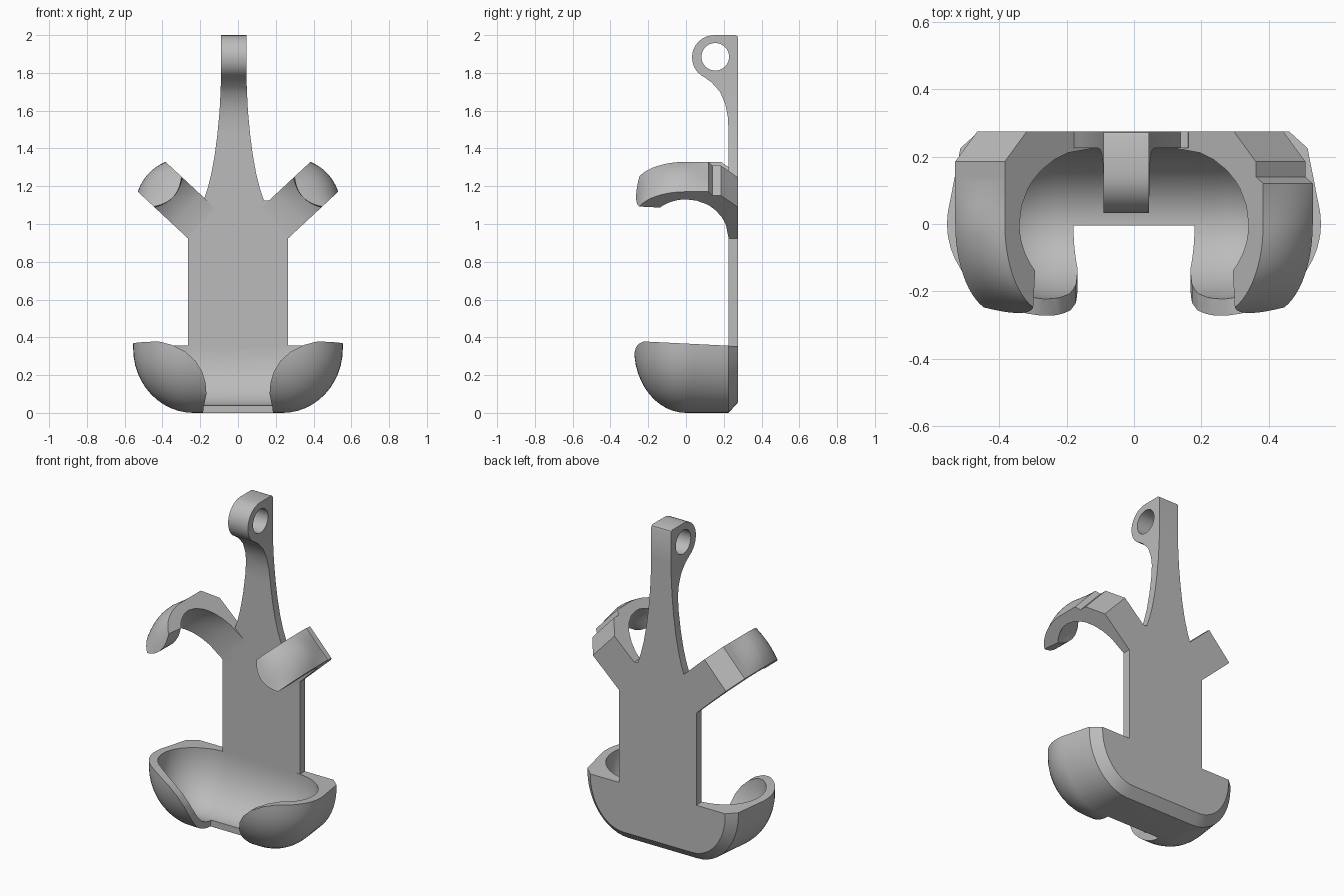
import bpy, bmesh, math
from math import sin, cos, pi, radians
from mathutils import Vector

if "Cube" in bpy.data.objects:
    bpy.data.objects.remove(bpy.data.objects["Cube"])

grey = bpy.data.materials.new("plain grey")
grey.use_nodes = True
colour = (0.5, 0.5, 0.5, 1)
grey.diffuse_color = colour
grey.node_tree.nodes["Principled BSDF"].inputs["Base Color"].default_value = colour


def finish(name, bm):
    bmesh.ops.recalc_face_normals(bm, faces=bm.faces)
    mesh = bpy.data.meshes.new(name)
    bm.to_mesh(mesh)
    bm.free()
    mesh.materials.append(grey)
    ob = bpy.data.objects.new(name, mesh)
    bpy.context.collection.objects.link(ob)
    return ob


def select(ob):
    bpy.ops.object.select_all(action="DESELECT")
    ob.select_set(True)
    bpy.context.view_layer.objects.active = ob


def smooth(ob, angle=32):
    select(ob)
    bpy.ops.object.shade_smooth_by_angle(angle=radians(angle))


def prism(name, points, start, depth):
    """Extrude a polygon given as 3D points."""
    bm = bmesh.new()
    face = bm.faces.new([bm.verts.new(Vector(p) + Vector(start)) for p in points])
    ext = bmesh.ops.extrude_face_region(bm, geom=[face])["geom"]
    verts = [g for g in ext if isinstance(g, bmesh.types.BMVert)]
    bmesh.ops.translate(bm, verts=verts, vec=depth)
    return finish(name, bm)


def combine(ob, tool, operation):
    mod = ob.modifiers.new(operation, "BOOLEAN")
    mod.operation, mod.object, mod.solver = operation, tool, "EXACT"
    select(ob)
    bpy.ops.object.modifier_apply(modifier=mod.name)
    bpy.data.objects.remove(tool)


def hull(name, points):
    bm = bmesh.new()
    for p in points:
        bm.verts.new(p)
    res = bmesh.ops.convex_hull(bm, input=bm.verts)
    inner = [v for v in res["geom_interior"] if isinstance(v, bmesh.types.BMVert)]
    bmesh.ops.delete(bm, geom=inner, context="VERTS")
    bmesh.ops.dissolve_limit(bm, angle_limit=0.01, verts=bm.verts, edges=bm.edges)
    return finish(name, bm)


# Back plate
half = [(0.265, 0.06), (0.265, 0.925), (0.16, 1.125)]
outline = half + [(-x, z) for x, z in reversed(half)]
prism("back_plate", [(x, 0, z) for x, z in outline], (0, 0.225, 0), (0, 0.05, 0))

# Hanger: side profile trimmed by the tapering front outline
side = [(0.275, 1.05), (0.225, 1.05), (0.225, 1.5), (0.221, 1.57), (0.208, 1.635),
        (0.18, 1.7), (0.135, 1.75), (0.09, 1.782)]
for i in range(15):
    a = radians(232 - i * 142 / 14)
    side.append((0.15 + 0.118 * cos(a), 1.882 + 0.118 * sin(a)))
side += [(0.26, 2.0), (0.271, 1.995), (0.275, 1.985)]
hanger = prism("hanger", [(0, y, z) for y, z in side], (-0.3, 0, 0), (0.6, 0, 0))
taper = [(0.185, 1.0), (0.16, 1.125), (0.138, 1.19), (0.118, 1.27), (0.1, 1.37),
         (0.086, 1.48), (0.075, 1.6), (0.069, 1.72), (0.0675, 1.8), (0.0675, 2.1)]
taper += [(-x, z) for x, z in reversed(taper)]
trim = prism("trim", [(x, 0, z) for x, z in taper], (-0.0225, -0.2, 0), (0, 0.8, 0))
combine(hanger, trim, "INTERSECT")
ring = [(0, 0.155 + 0.073 * cos(i * pi / 20), 1.885 + 0.073 * sin(i * pi / 20))
        for i in range(40)]
combine(hanger, prism("hole", ring, (-0.5, 0, 0), (1, 0, 0)), "DIFFERENCE")
smooth(hanger)


# Curled arms: u runs outwards along the arm, v across it
def arm(name, s):
    shift = -0.03 if s > 0 else 0
    # stations: outer u, outer y, inner angle, bulge angle, bulge amount
    base = [(-0.36, 0.275, -90), (-0.2 + shift, 0.275, -70), (-0.09 + shift, 0.275, -58),
            (shift, 0.185, -45), (shift, 0.14, -34), (0, 0.12, -28)]
    stations = [(u, y, b, 0, 0) for u, y, b in base]
    stations += [(0, 0.06, -14, 0, 0.6)]
    for i in range(13):
        a = radians(69 * i / 12)
        stations.append((-0.18 + 0.18 * cos(a), -0.265 * sin(a), 38 * i / 12, a, 1))
    bm = bmesh.new()
    rows, steps = [], 12
    for j in range(steps + 1):
        v = -1 + 2 * j / steps
        dome = 1 - v * v
        outer, inner = [(-0.45, 0.275)], [(-0.45, 0.225)]
        for u, y, b, a, k in stations:
            tip = 0.05 * dome * (a / radians(69)) ** 3
            b = radians(b)
            outer.append((u + 0.024 * k * dome * cos(a) - tip,
                          y - 0.018 * k * dome * sin(a)))
            inner.append((-0.36 + (0.3 + 0.02 * dome) * cos(b) - tip, -0.225 * sin(b)))
        rows.append([[bm.verts.new((s * (0.457 + 0.73 * u - 0.0735 * v), y,
                                    1.25 + 0.68 * u + 0.079 * v)) for u, y in line]
                     for line in (outer, inner)])
    for (o1, i1), (o2, i2) in zip(rows, rows[1:]):
        r1, r2 = o1 + i1[::-1], o2 + i2[::-1]
        for k in range(len(r1)):
            n = (k + 1) % len(r1)
            bm.faces.new((r1[k], r1[n], r2[n], r2[k]))
    for o, i in (rows[0], rows[-1]):
        for k in range(len(o) - 1):
            bm.faces.new((o[k], o[k + 1], i[k + 1], i[k]))
    smooth(finish(name, bm))


arm("left_arm", 1)
arm("right_arm", -1)


# Lower cup: long rounded bowl with a flat chamfered back
def rim(y):
    return 0.367 - 0.05 * y


def bowl(rx, ry, rz, top):
    pts = []
    for s in (-1, 1):
        for i in range(48):
            a = 2 * pi * i / 48
            for j in range(13):
                b = pi / 2 * j / 12
                x, y = rx * cos(a) * cos(b), ry * sin(a) * cos(b)
                pts.append((s * 0.235 + x, y, 0.34 - rz * sin(b)))
                if j == 0:
                    pts.append((s * 0.235 + x, y, top(y)))
    return pts


shell = bowl(0.32, 0.275, 0.34, rim)
shell = [p for p in shell if p[1] < 0.15]
for y, rx, rz in ((0.225, 0.28, 0.34), (0.275, 0.225, 0.285)):
    for s in (-1, 1):
        for i in range(13):
            a = pi / 2 * i / 12
            shell.append((s * (0.235 + rx * cos(a)), y, 0.34 - rz * sin(a)))
        shell.append((s * (0.235 + rx), y, rim(y)))
cup = hull("cup", shell)
combine(cup, hull("cavity", bowl(0.27, 0.225, 0.3, lambda y: 0.7)), "DIFFERENCE")

# Flared front opening of the cup
slot = [(0.19, -0.05), (0.182, 0.03), (0.167, 0.1), (0.172, 0.16), (0.19, 0.22),
        (0.225, 0.275), (0.28, 0.325), (0.35, 0.36), (0.41, 0.376), (0.46, 0.383),
        (0.46, 0.5)]
slot += [(-x, z) for x, z in reversed(slot)]
cutter = prism("slot", [(x, 0, z) for x, z in slot], (0, -0.6, 0), (0, 0.595, 0))
combine(cup, cutter, "DIFFERENCE")
smooth(cup, 28)
